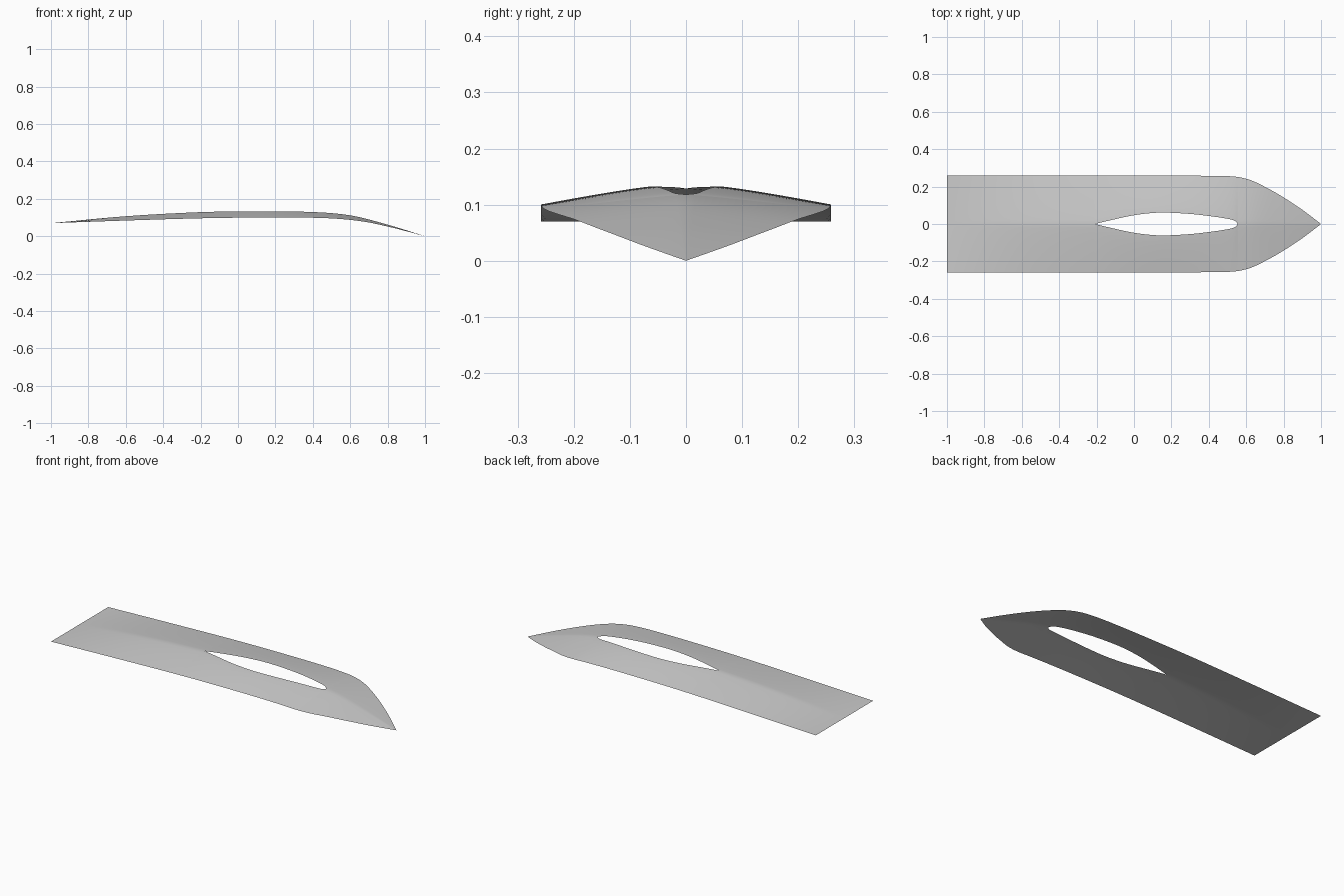
import bpy, bmesh, math

cube = bpy.data.objects.get("Cube")
if cube:
    bpy.data.objects.remove(cube)


def curve(points):
    """Smooth interpolation through (x, value) points."""
    n = len(points)
    slopes = []
    for i in range(n):
        a, b = points[max(i - 1, 0)], points[min(i + 1, n - 1)]
        slopes.append((b[1] - a[1]) / (b[0] - a[0]))

    def at(x):
        i = 0
        while i < n - 2 and x > points[i + 1][0]:
            i += 1
        (x0, v0), (x1, v1) = points[i], points[i + 1]
        h = x1 - x0
        t = (x - x0) / h
        return (v0 * (1 + 2 * t) * (1 - t) ** 2 + h * slopes[i] * t * (1 - t) ** 2
                + v1 * t * t * (3 - 2 * t) + h * slopes[i + 1] * t * t * (t - 1))
    return at


# Profiles along the length
TAIL, TIP = -0.21, 0.555
half_width = curve([(-1, .258), (.3, .258), (.45, .257), (.55, .252), (.63, .232),
                    (.72, .188), (.8, .142), (.9, .076), (1, 0)])
edge_z = curve([(-1, .07), (-.6, .084), (-.2, .096), (.1, .1), (.4, .099),
                (.55, .092), (.68, .077), (.8, .052), (.9, .027), (1, 0)])
ridge_z = curve([(-1, .07), (-.6, .107), (-.2, .129), (0, .132), (.3, .132), (.45, .127),
                 (.555, .118), (.65, .102), (.8, .062), (.9, .032), (1, 0)])
opening = curve([(TAIL, 0), (-.1, .026), (0, .047), (.1, .059), (.17, .061), (.3, .054),
                 (.4, .043), (.5, .028), (.54, .017), (TIP, 0)])


def spread(a, b, count):
    """Stations bunched towards both ends."""
    return [a + (b - a) * (1 - math.cos(math.pi * i / count)) / 2 for i in range(count)]


stations = spread(-1, TAIL, 16) + spread(TAIL, TIP, 40) + spread(TIP, 1, 28) + [1]
ACROSS = 14

# Half of the curved sheet, from opening or ridge to outer edge
bm = bmesh.new()
rows = []
for x in stations:
    inner = max(0, opening(x)) if TAIL < x < TIP else 0
    outer = max(0, half_width(x))
    row = []
    for j in range(ACROSS + 1):
        y = inner + (outer - inner) * j / ACROSS
        fall = (j / ACROSS) ** 1.15
        row.append(bm.verts.new((x, y, ridge_z(x) + (edge_z(x) - ridge_z(x)) * fall)))
    rows.append(row)
for a, b in zip(rows, rows[1:]):
    for j in range(ACROSS):
        bm.faces.new((a[j], b[j], b[j + 1], a[j + 1]))
bmesh.ops.remove_doubles(bm, verts=bm.verts, dist=1e-5)
for f in bm.faces:
    f.smooth = True
mesh = bpy.data.meshes.new("curved_sheet")
bm.to_mesh(mesh)
bm.free()

grey = bpy.data.materials.new("light grey")
grey.use_nodes = True
colour = (0.6, 0.6, 0.6, 1)
grey.diffuse_color = colour
grey.node_tree.nodes["Principled BSDF"].inputs["Base Color"].default_value = colour
mesh.materials.append(grey)

sheet = bpy.data.objects.new("curved_sheet", mesh)
bpy.context.collection.objects.link(sheet)

# Mirror to the other side
mirror = sheet.modifiers.new("mirror", 'MIRROR')
mirror.use_axis = (False, True, False)
mirror.use_clip = True
mirror.merge_threshold = 0.0005
